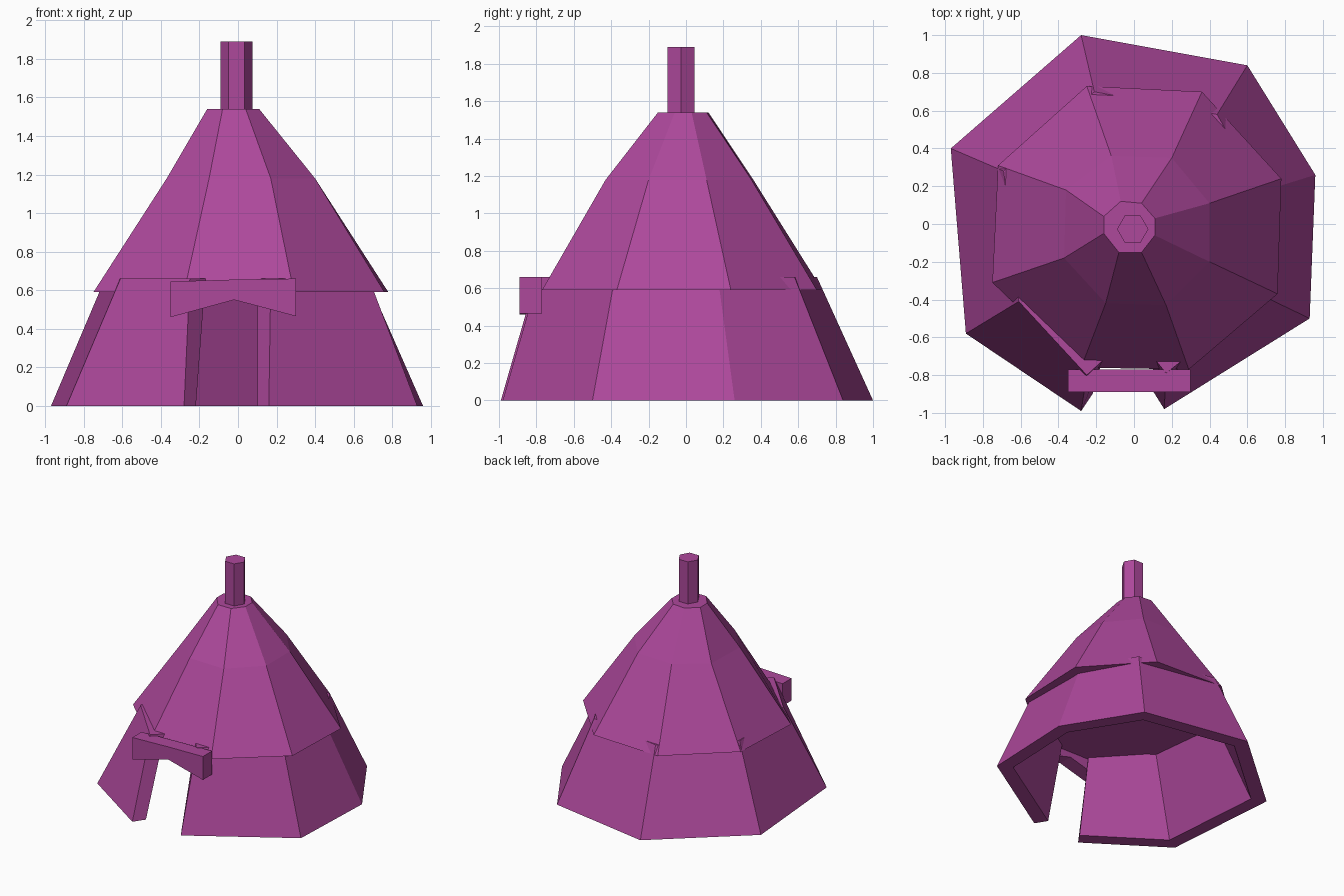
import bpy, bmesh
from mathutils import Vector

cube = bpy.data.objects.get("Cube")
if cube:
    bpy.data.objects.remove(cube, do_unlink=True)

purple = bpy.data.materials.new("purple")
purple.use_nodes = True
colour = (0.42, 0.065, 0.33, 1)
purple.diffuse_color = colour
purple.node_tree.nodes["Principled BSDF"].inputs["Base Color"].default_value = colour


def loft(name, rings, closed=False):
    """Skin equal-length rings of points; capped ends, or a closed loop of rings."""
    bm = bmesh.new()
    loops = [[bm.verts.new(p) for p in ring] for ring in rings]
    n = len(loops[0])
    for a, b in zip(loops, loops[1:]):
        for i in range(n):
            j = (i + 1) % n
            bm.faces.new((a[i], a[j], b[j], b[i]))
    bm.faces.new(loops[0])
    bm.faces.new(loops[-1])
    bmesh.ops.recalc_face_normals(bm, faces=bm.faces[:])
    mesh = bpy.data.meshes.new(name)
    bm.to_mesh(mesh)
    bm.free()
    mesh.materials.append(purple)
    obj = bpy.data.objects.new(name, mesh)
    bpy.context.collection.objects.link(obj)
    return obj


def inset(path, t):
    """Offset an open counter-clockwise path inwards with mitred corners."""
    pts = [Vector(p) for p in path]
    normals = []
    for a, b in zip(pts, pts[1:]):
        d = (b - a).normalized()
        normals.append(Vector((-d.y, d.x)))
    result = []
    for i, p in enumerate(pts):
        n1 = normals[max(i - 1, 0)]
        n2 = normals[min(i, len(normals) - 1)]
        result.append(p + (n1 + n2) * t / (1 + n1.dot(n2)))
    return result


def level(points, z):
    return [(p[0], p[1], z) for p in points]


# Sloping wall, open at the doorway
thickness, wall_top = 0.11, 0.66
foot = [(0.16, -0.98), (0.93, -0.50), (0.96, 0.26), (0.60, 0.84),
        (-0.28, 1.0), (-0.97, 0.40), (-0.89, -0.58), (-0.28, -0.99)]
head = [(0.17, -0.79), (0.68, -0.38), (0.67, 0.17), (0.44, 0.58),
        (-0.21, 0.70), (-0.69, 0.28), (-0.61, -0.41), (-0.25, -0.80)]
sections = zip(level(foot, 0), level(head, wall_top),
               level(inset(head, thickness), wall_top),
               level(inset(foot, thickness), 0))
loft("wall", list(sections))

# Bent conical roof
eave = [(0.29, -0.77), (0.76, -0.37), (0.78, 0.24), (0.36, 0.70),
        (-0.25, 0.73), (-0.72, 0.31), (-0.75, -0.31), (-0.28, -0.76)]
bend = [(0.17, -0.43), (0.40, -0.20), (0.40, 0.11), (0.20, 0.35),
        (-0.12, 0.36), (-0.36, 0.18), (-0.37, -0.18), (-0.15, -0.42)]
peak = [(0.04, -0.15), (0.11, -0.06), (0.11, 0.03), (0.04, 0.11),
        (-0.07, 0.12), (-0.16, 0.04), (-0.16, -0.05), (-0.08, -0.15)]
loft("roof", [level(eave, 0.59), level(bend, 1.18), level(peak, 1.54)])

# Six-sided post on the peak
r, h = 0.083, 0.072
hexagon = [(r, 0), (r / 2, h), (-r / 2, h), (-r, 0), (-r / 2, -h), (r / 2, -h)]
hexagon = [(x - 0.007, y - 0.027) for x, y in hexagon]
loft("top_post", [level(hexagon, 1.5), level(hexagon, 1.89)])

# Notched lintel over the doorway
outline = [(-0.35, 0.46), (-0.02, 0.55), (0.30, 0.465),
           (0.30, 0.66), (-0.02, 0.655), (-0.35, 0.645)]
loft("door_lintel", [[(x, y, z) for x, z in outline] for y in (-0.89, -0.77)])
